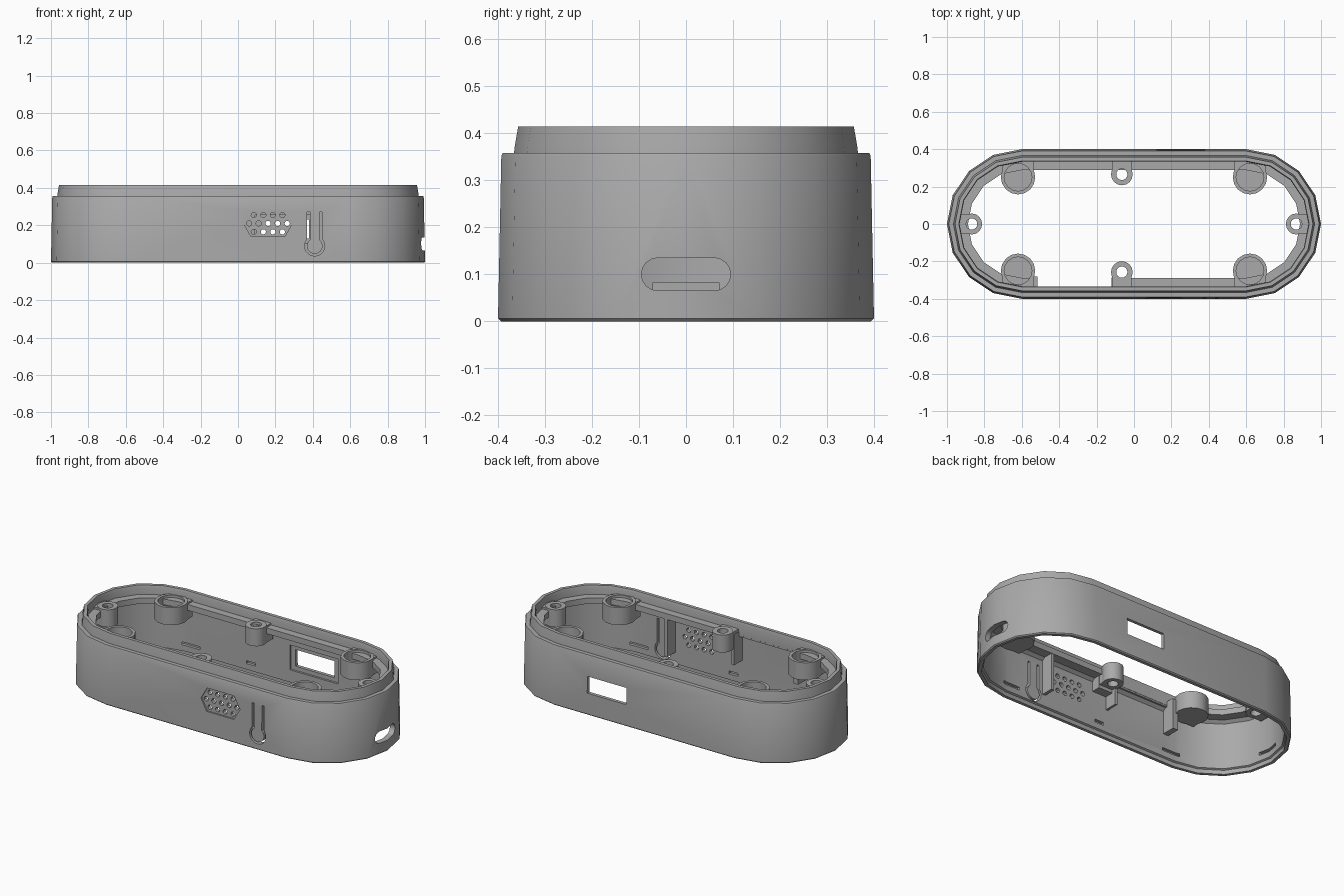
import bpy, bmesh, math
from mathutils import Matrix, Vector

if "Cube" in bpy.data.objects:
    bpy.data.objects.remove(bpy.data.objects["Cube"])

GREY = bpy.data.materials.new("plain grey")
GREY.use_nodes = True
GREY.diffuse_color = (0.4, 0.4, 0.4, 1)
GREY.node_tree.nodes["Principled BSDF"].inputs["Base Color"].default_value = (0.4, 0.4, 0.4, 1)

HALF = 0.6      # half length of the straight walls
SIDES = 8       # facets on each rounded end


def finish(name, bm):
    bmesh.ops.recalc_face_normals(bm, faces=bm.faces)
    mesh = bpy.data.meshes.new(name)
    bm.to_mesh(mesh)
    bm.free()
    mesh.materials.append(GREY)
    ob = bpy.data.objects.new(name, mesh)
    bpy.context.collection.objects.link(ob)
    return ob


def activate(ob):
    bpy.ops.object.select_all(action='DESELECT')
    ob.select_set(True)
    bpy.context.view_layer.objects.active = ob


def smooth(ob):
    activate(ob)
    bpy.ops.object.shade_smooth_by_angle(angle=math.radians(30))


def cut(ob, cutters):
    for c in cutters:
        mod = ob.modifiers.new("cut", 'BOOLEAN')
        mod.operation, mod.solver, mod.object = 'DIFFERENCE', 'EXACT', c
        activate(ob)
        bpy.ops.object.modifier_apply(modifier=mod.name)
        bpy.data.objects.remove(c)


def stadium(r, half=HALF, n=SIDES):
    pts = []
    for side, start in ((1, -math.pi / 2), (-1, math.pi / 2)):
        for i in range(n + 1):
            a = start + math.pi * i / n
            pts.append((side * half + r * math.cos(a), r * math.sin(a)))
    return pts


def ring_sweep(name, profile):
    """Closed profile of (radius, height) carried around the stadium."""
    bm = bmesh.new()
    rings = [[bm.verts.new((x, y, z)) for x, y in stadium(r)] for r, z in profile]
    for k, lower in enumerate(rings):
        upper = rings[(k + 1) % len(rings)]
        for i in range(len(lower)):
            j = (i + 1) % len(lower)
            bm.faces.new((lower[i], lower[j], upper[j], upper[i]))
    return finish(name, bm)


def box(name, x0, x1, y0, y1, z0, z1):
    bm = bmesh.new()
    bmesh.ops.create_cube(bm, size=1)
    for v in bm.verts:
        v.co = Vector(((x0, x1)[v.co.x > 0], (y0, y1)[v.co.y > 0], (z0, z1)[v.co.z > 0]))
    return finish(name, bm)


def prism(name, pts, lo, hi, axis='Z'):
    """Extrude a flat outline along an axis; outline is xy, xz or yz."""
    place = {'Z': lambda p, d: (p[0], p[1], d),
             'Y': lambda p, d: (p[0], d, p[1]),
             'X': lambda p, d: (d, p[0], p[1])}[axis]
    bm = bmesh.new()
    a = [bm.verts.new(place(p, lo)) for p in pts]
    b = [bm.verts.new(place(p, hi)) for p in pts]
    bm.faces.new(a)
    bm.faces.new(b)
    for i in range(len(a)):
        j = (i + 1) % len(a)
        bm.faces.new((a[i], a[j], b[j], b[i]))
    return finish(name, bm)


def circle(cx, cy, r, n=16):
    return [(cx + r * math.cos(2 * math.pi * i / n), cy + r * math.sin(2 * math.pi * i / n))
            for i in range(n)]


# Main wall with stepped lip
shell = ring_sweep("shell", [
    (0.394, 0), (0.4, 0.006), (0.393, 0.352), (0.39, 0.358), (0.366, 0.358), (0.364, 0.375),
    (0.357, 0.415), (0.337, 0.415), (0.333, 0.4), (0.333, 0.335), (0.365, 0.31),
    (0.365, 0.03), (0.375, 0.025), (0.375, 0)])

# Cable slot and rear window
cutters = [
    prism("cable_slot", [(y, z + 0.1) for y, z in stadium(0.035, 0.06)], 0.9, 1.1, 'X'),
    box("window", 0.12, 0.38, 0.3, 0.5, 0.13, 0.23),
    box("window_recess", 0.09, 0.41, 0.3, 0.377, 0.105, 0.255)]

# Clip notches inside the wall
for x, w in ((-0.58, 0.07), (0.58, 0.07), (-0.06, 0.03)):
    for s in (-1, 1):
        xc = x if s < 0 or w > 0.05 else -0.17
        cutters.append(box("notch", xc - w, xc + w, s * 0.38 - 0.02, s * 0.38 + 0.002, 0.065, 0.083)
                       if s > 0 else
                       box("notch", xc - w, xc + w, -0.382, -0.36, 0.065, 0.083))
cutters.append(box("end_notch", -0.983, -0.9, -0.07, 0.07, 0.065, 0.083))

# Shallow vent panel with staggered holes
panel = [(0.03, 0.21), (0.07, 0.14), (0.25, 0.14), (0.29, 0.21), (0.25, 0.28), (0.07, 0.28)]
cutters.append(prism("vent_panel", panel, -0.5, -0.388, 'Y'))
for z, count in ((0.255, 4), (0.21, 5), (0.165, 4)):
    for i in range(count):
        x = 0.161 + (i - (count - 1) / 2) * 0.051
        cutters.append(prism("vent_hole", circle(x, z, 0.014, 12), -0.5, -0.3, 'Y'))

# Bulb-shaped slit around the flexible button
def slit_side(half_w, r, top):
    cx, cz = 0.41, 0.09
    a0 = math.acos(half_w / r)
    sweep = math.pi + 2 * a0
    arc = [(cx + r * math.cos(math.pi - a0 + sweep * i / 18),
            cz + r * math.sin(math.pi - a0 + sweep * i / 18)) for i in range(19)]
    return [(cx - half_w, top)] + arc + [(cx + half_w, top)]


outline = slit_side(0.04, 0.054, 0.272) + slit_side(0.026, 0.042, 0.272)[::-1]
cutters.append(prism("button_slit", outline, -0.5, -0.3, 'Y'))
cut(shell, cutters)
smooth(shell)

# Inner ledge, open along part of the front
ledge = ring_sweep("inner_ledge", [(0.345, 0.325), (0.345, 0.36), (0.288, 0.36), (0.288, 0.325)])
cut(ledge, [box("ledge_gap", -0.515, -0.06, -0.334, -0.2, 0.3, 0.4)])
smooth(ledge)


def post(name, x, y, r, hole, z0, z1, floor, toward):
    """Round post with a bore, joined to the wall by a web."""
    ob = prism(name, circle(x, y, r), z0, z1)
    web_end = Vector((x, y)) + Vector(toward)
    x0, x1 = sorted((x, web_end.x)) if toward[0] else (x - r * 0.9, x + r * 0.9)
    y0, y1 = sorted((y, web_end.y)) if toward[1] else (y - r * 0.9, y + r * 0.9)
    web = box(name + "_web", x0, x1, y0, y1, z0, z1 - 0.004)
    bore = lambda: prism("bore", circle(x, y, hole), floor, z1 + 0.1)
    cut(ob, [bore()])
    cut(web, [bore()])
    smooth(ob)


# Screw posts at the ends and middle
for s, side in ((1, "left"), (-1, "right")):
    post(side + "_screw_post", s * 0.868, 0, 0.056, 0.03, 0.27, 0.375, 0.2, (s * 0.08, 0))
for s, y, side in ((1, 0.265, "back"), (-1, -0.257, "front")):
    post(side + "_screw_post", -0.065, y, 0.058, 0.03, 0.27, 0.375, 0.2, (0, s * 0.085))

# Magnet cups in the four corners
for sx in (1, -1):
    for sy in (1, -1):
        post("corner_cup", sx * 0.62, sy * 0.25, 0.092, 0.074, 0.27, 0.375, 0.3, (0, sy * 0.085))

# Ribs on the inside of the front wall
box("cup_rib", -0.55, -0.515, -0.366, -0.282, 0.17, 0.355)
box("post_rib", -0.12, -0.105, -0.366, -0.285, 0.17, 0.355)
box("post_pad", -0.12, -0.01, -0.366, -0.31, 0.25, 0.35)
box("button_rib", 0.325, 0.345, -0.366, -0.29, 0.1, 0.33)
